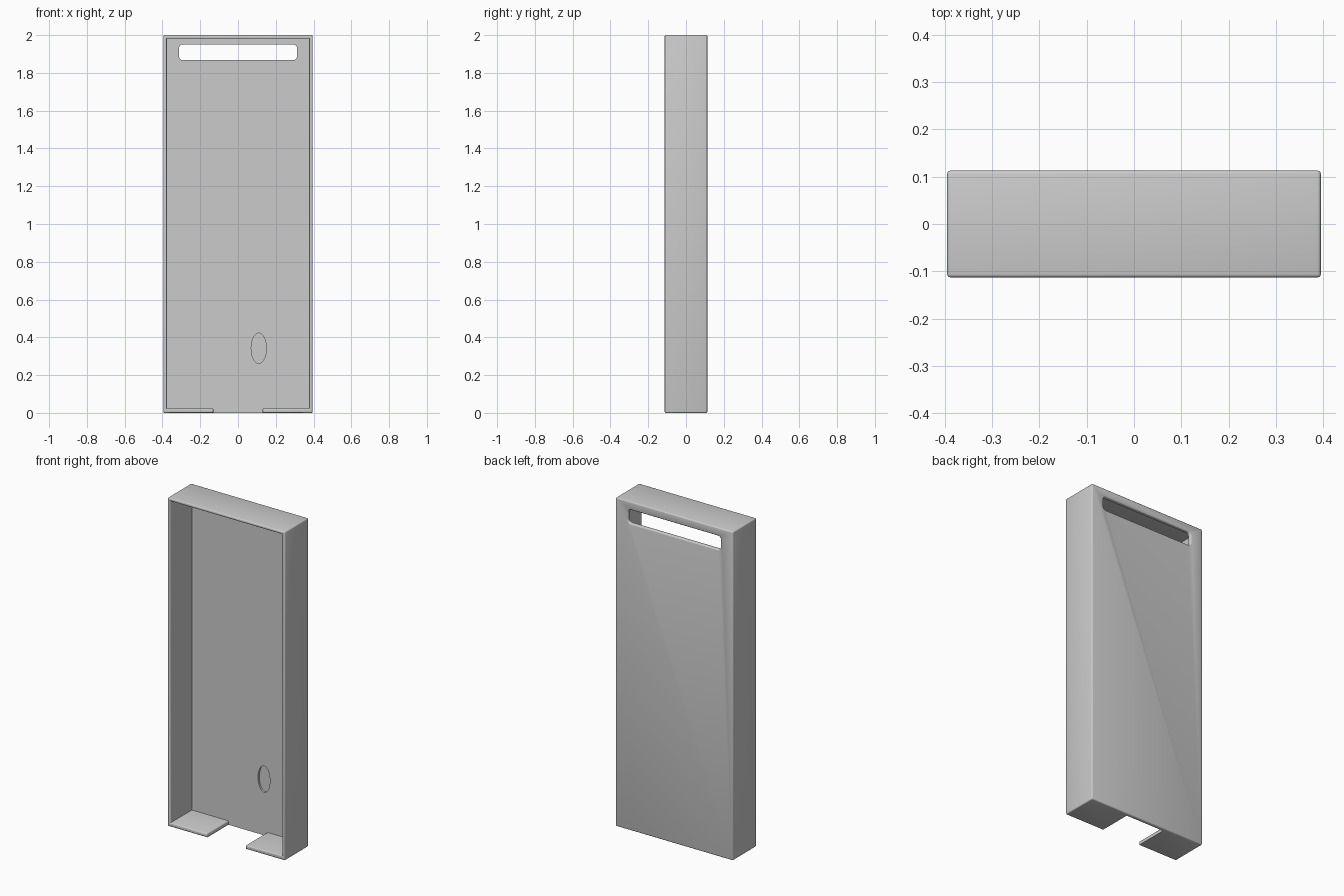
import bpy, bmesh, math

old = bpy.data.objects.get("Cube")
if old:
    bpy.data.objects.remove(old, do_unlink=True)

W, D, H = 0.395, 0.113, 2.0        # half width, half depth, height
WALL, FLOOR, GAP = 0.019, 0.024, 0.13
PLATE = D - 0.02                   # inner face of the back plate
ROUND = 0.007

grey = bpy.data.materials.new("light grey")
grey.use_nodes = True
colour = (0.6, 0.6, 0.6, 1)
grey.diffuse_color = colour
grey.node_tree.nodes["Principled BSDF"].inputs["Base Color"].default_value = colour


def prism(name, outline, y0, y1):
    """Extrude an (x, z) outline from y0 to y1."""
    bm = bmesh.new()
    face = bm.faces.new([bm.verts.new((x, y0, z)) for x, z in outline])
    side = bmesh.ops.extrude_face_region(bm, geom=[face])["geom"]
    moved = [v for v in side if isinstance(v, bmesh.types.BMVert)]
    bmesh.ops.translate(bm, verts=moved, vec=(0, y1 - y0, 0))
    bmesh.ops.recalc_face_normals(bm, faces=bm.faces)
    mesh = bpy.data.meshes.new(name)
    bm.to_mesh(mesh)
    bm.free()
    mesh.materials.append(grey)
    obj = bpy.data.objects.new(name, mesh)
    bpy.context.collection.objects.link(obj)
    return obj


def arc(cx, cz, rx, rz, start, end, steps):
    angles = [math.radians(start + (end - start) * i / steps) for i in range(steps + 1)]
    return [(cx + rx * math.cos(a), cz + rz * math.sin(a)) for a in angles]


# Solid block
case = prism("open_case", [(-W, 0), (W, 0), (W, H), (-W, H)], -D, D)

# Front cavity, with a gap through the bottom wall
half = [(GAP, -0.1), (GAP, FLOOR), (W - WALL, FLOOR), (W - WALL, H - WALL)]
cavity = prism("cavity_cutter", half + [(-x, z) for x, z in reversed(half)], -D - 0.1, PLATE)

# Rounded slot through the back plate
r, sx, z0, z1 = 0.02, 0.312, 1.867, 1.95
slot_outline = []
for cx, cz, a in ((sx - r, z1 - r, 0), (r - sx, z1 - r, 90),
                  (r - sx, z0 + r, 180), (sx - r, z0 + r, 270)):
    slot_outline += arc(cx, cz, r, r, a, a + 90, 6)
slot = prism("slot_cutter", slot_outline, 0, D + 0.1)

# Shallow oval recess inside the back plate
recess = prism("recess_cutter", arc(0.11, 0.342, 0.04, 0.08, 0, 352.5, 47), 0, PLATE + 0.012)

cutters = [cavity, slot, recess]
for cutter in cutters:
    cutter.hide_render = True
    mod = case.modifiers.new(cutter.name, "BOOLEAN")
    mod.operation = "DIFFERENCE"
    mod.solver = "EXACT"
    mod.object = cutter
deps = bpy.context.evaluated_depsgraph_get()
mesh = bpy.data.meshes.new_from_object(case.evaluated_get(deps))
case.modifiers.clear()
case.data = mesh
for cutter in cutters:
    bpy.data.objects.remove(cutter, do_unlink=True)

# Round the rims at front and back and the upper edges of the bottom tabs
bm = bmesh.new()
bm.from_mesh(mesh)
bmesh.ops.remove_doubles(bm, verts=bm.verts, dist=1e-5)


def rounded(edge):
    if len(edge.link_faces) != 2 or edge.calc_face_angle() < 0.5:
        return False
    on_rim = all(abs(abs(v.co.y) - D) < 1e-4 for v in edge.verts)
    on_tab = all(abs(abs(v.co.x) - GAP) < 1e-4 and abs(v.co.z - FLOOR) < 1e-4
                 for v in edge.verts)
    return on_rim or on_tab


bmesh.ops.bevel(bm, geom=[e for e in bm.edges if rounded(e)], offset=ROUND,
                offset_type="OFFSET", segments=3, profile=0.5, affect="EDGES",
                clamp_overlap=True)
bm.to_mesh(mesh)
bm.free()

bpy.ops.object.select_all(action="DESELECT")
case.select_set(True)
bpy.context.view_layer.objects.active = case
bpy.ops.object.shade_smooth_by_angle(angle=math.radians(35))
